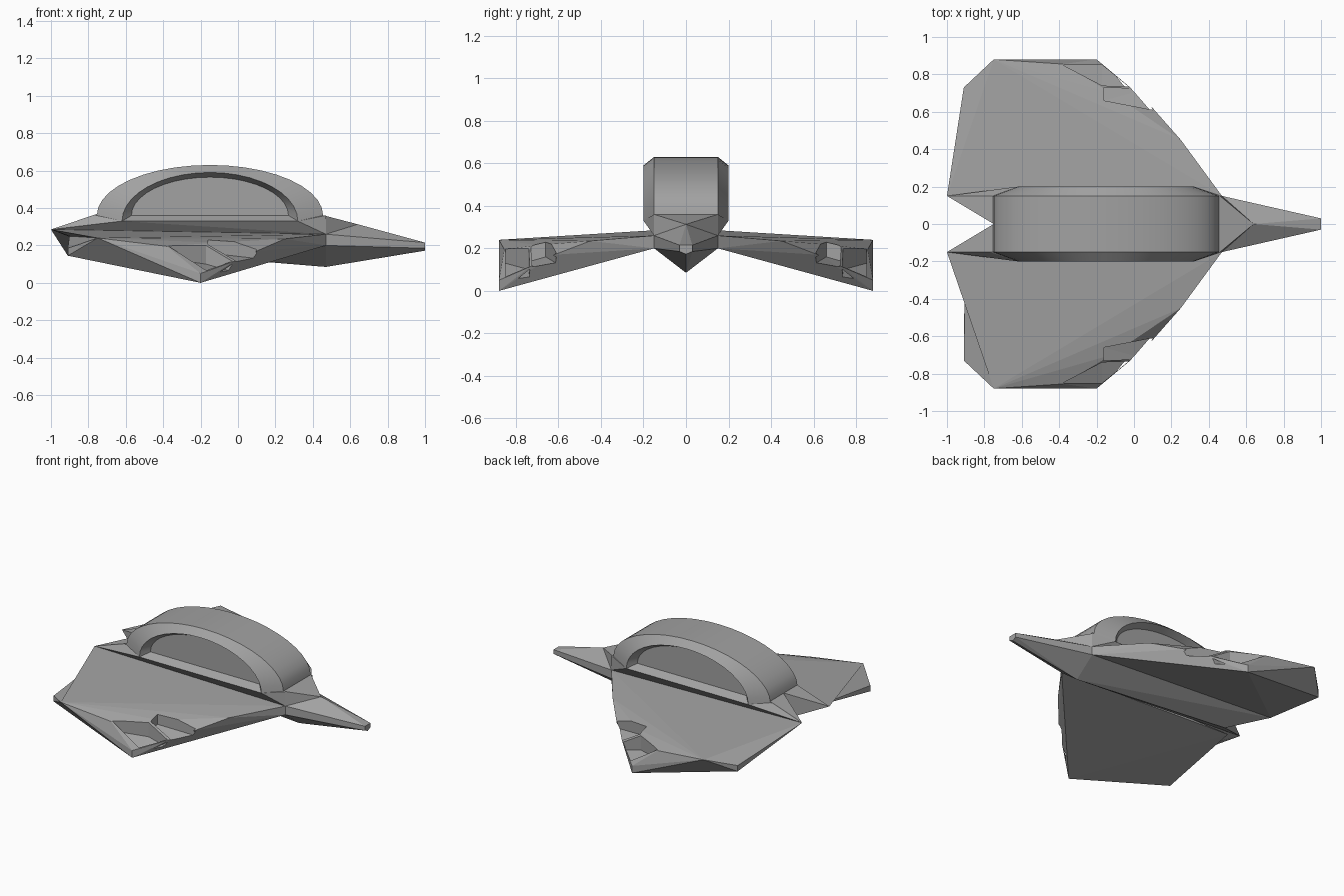
import bpy, bmesh, math

cube = bpy.data.objects.get("Cube")
if cube:
    bpy.data.objects.remove(cube)

grey = bpy.data.materials.new("hull grey")
grey.use_nodes = True
GREY = (0.36, 0.36, 0.36, 1)
grey.diffuse_color = GREY
grey.node_tree.nodes["Principled BSDF"].inputs["Base Color"].default_value = GREY


def finish(bm, name):
    bmesh.ops.recalc_face_normals(bm, faces=bm.faces)
    mesh = bpy.data.meshes.new(name)
    bm.to_mesh(mesh)
    bm.free()
    mesh.materials.append(grey)
    obj = bpy.data.objects.new(name, mesh)
    bpy.context.collection.objects.link(obj)
    return obj


def hull(name, points, side=1):
    """Faceted solid around a few corner points."""
    bm = bmesh.new()
    for x, y, z in points:
        bm.verts.new((x, y * side, z))
    res = bmesh.ops.convex_hull(bm, input=bm.verts)
    loose = {v for v in res["geom_interior"] + res["geom_unused"]
             if isinstance(v, bmesh.types.BMVert) and v.is_valid}
    bmesh.ops.delete(bm, geom=list(loose), context="VERTS")
    bmesh.ops.dissolve_limit(bm, angle_limit=0.01, verts=bm.verts, edges=bm.edges)
    return finish(bm, name)


def cut(target, name, outline, floors, side):
    """Remove a pocket with a sloping floor, open to the top."""
    points = [(x, y, z) for (x, y), f in zip(outline, floors) for z in (f, 0.4)]
    cutter = hull(name, points, side)
    cutter.hide_render = True
    mod = target.modifiers.new(name, "BOOLEAN")
    mod.operation = "DIFFERENCE"
    mod.solver = "EXACT"
    mod.object = cutter
    bpy.context.view_layer.objects.active = target
    bpy.ops.object.modifier_apply(modifier=name)
    bpy.data.objects.remove(cutter)


tail_tip = [(-1, 0.15, 0.285)]
wing_corner = [(-0.91, 0.73, 0.185), (-0.91, 0.73, 0.145)]
wing_body = [
    (0.47, 0.15, 0.26), (0.47, 0.15, 0.2),
    (-0.75, 0.88, 0.24), (-0.2, 0.88, 0.05), (-0.2, 0.88, 0),
    (-0.38, 0.855, 0.195), (-0.12, 0.7, 0.215), (0.25, 0.45, 0.235),
    (0.1, 0.62, 0.17), (-0.02, 0.73, 0.115)]

for side, label in ((1, "left"), (-1, "right")):
    # wing with a nearly flat top and a stepped leading edge
    if side > 0:
        parts = [hull("left_wing", tail_tip + wing_body + wing_corner)]
    else:
        parts = [hull("right_wing", tail_tip + wing_body, side),
                 hull("right_wing_corner", wing_body + wing_corner + [
                     (-0.907, 0.42, 0.215), (-0.9, 0.15, 0.26)], side)]
    # intake pockets in the leading edge
    for part in parts:
        cut(part, "outer_intake",
            [(-0.38, 0.85), (-0.17, 0.74), (-0.03, 0.735), (-0.17, 0.85)],
            [0.13, 0.1, 0.06, 0.055], side)
        cut(part, "inner_intake",
            [(-0.16, 0.66), (-0.16, 0.73), (0.06, 0.72), (0.1, 0.61)],
            [0.16, 0.14, 0.1, 0.13], side)
    # half of the fuselage, notched at the tail
    hull(label + "_fuselage", [
        (-1, 0.15, 0.285), (-0.75, 0, 0.185), (-0.75, 0, 0.37), (-0.75, 0.15, 0.37),
        (0.46, 0, 0.36), (0.46, 0.15, 0.36), (0.47, 0.15, 0.26),
        (0.47, 0.15, 0.2), (0.47, 0, 0.085)], side)
    # side skirt under the canopy
    hull(label + "_skirt", [
        (-1, 0.15, 0.285), (0.47, 0.15, 0.26), (-0.62, 0.2, 0.33),
        (0.32, 0.2, 0.33), (-0.77, 0.15, 0.36), (0.47, 0.15, 0.36)], side)

# pointed nose with a ridge, and the fairing that joins it to the canopy
ridge = (0.64, 0, 0.313)
hull("nose", [(1, y, z) for y in (-0.03, 0.03) for z in (0.215, 0.185)] + [
    ridge, (0.47, -0.15, 0.26), (0.47, 0.15, 0.26), (0.47, -0.15, 0.2),
    (0.47, 0.15, 0.2), (0.47, 0, 0.085), (1, 0, 0.172)])
hull("nose_fairing", [ridge] + [
    (x, y, z) for y in (-0.15, 0.15) for x, z in ((0.46, 0.36), (0.47, 0.26))])

# arched canopy: flat side panels, reveals, chamfers and a broad roof
SEGMENTS = 20
bm = bmesh.new()
rows = []
half = [(0.15, 0.42, 0.205, 0.36), (0.2, 0.47, 0.26, 0.33), (0.15, 0.605, 0.27, 0.36)]
sections = half + [(-y, a, b, base) for y, a, b, base in reversed(half)]
for y, length, height, base in sections:
    angles = [math.pi * i / SEGMENTS for i in range(SEGMENTS + 1)]
    rows.append([bm.verts.new((-0.15 + length * math.cos(t), y,
                               base + height * math.sin(t))) for t in angles])
for first, second in zip(rows, rows[1:]):
    for i in range(SEGMENTS):
        bm.faces.new((first[i], first[i + 1], second[i + 1], second[i]))
bm.faces.new(rows[0])
bm.faces.new(rows[-1])
canopy = finish(bm, "canopy")
bpy.ops.object.select_all(action="DESELECT")
canopy.select_set(True)
bpy.context.view_layer.objects.active = canopy
bpy.ops.object.shade_smooth_by_angle(angle=math.radians(25))
